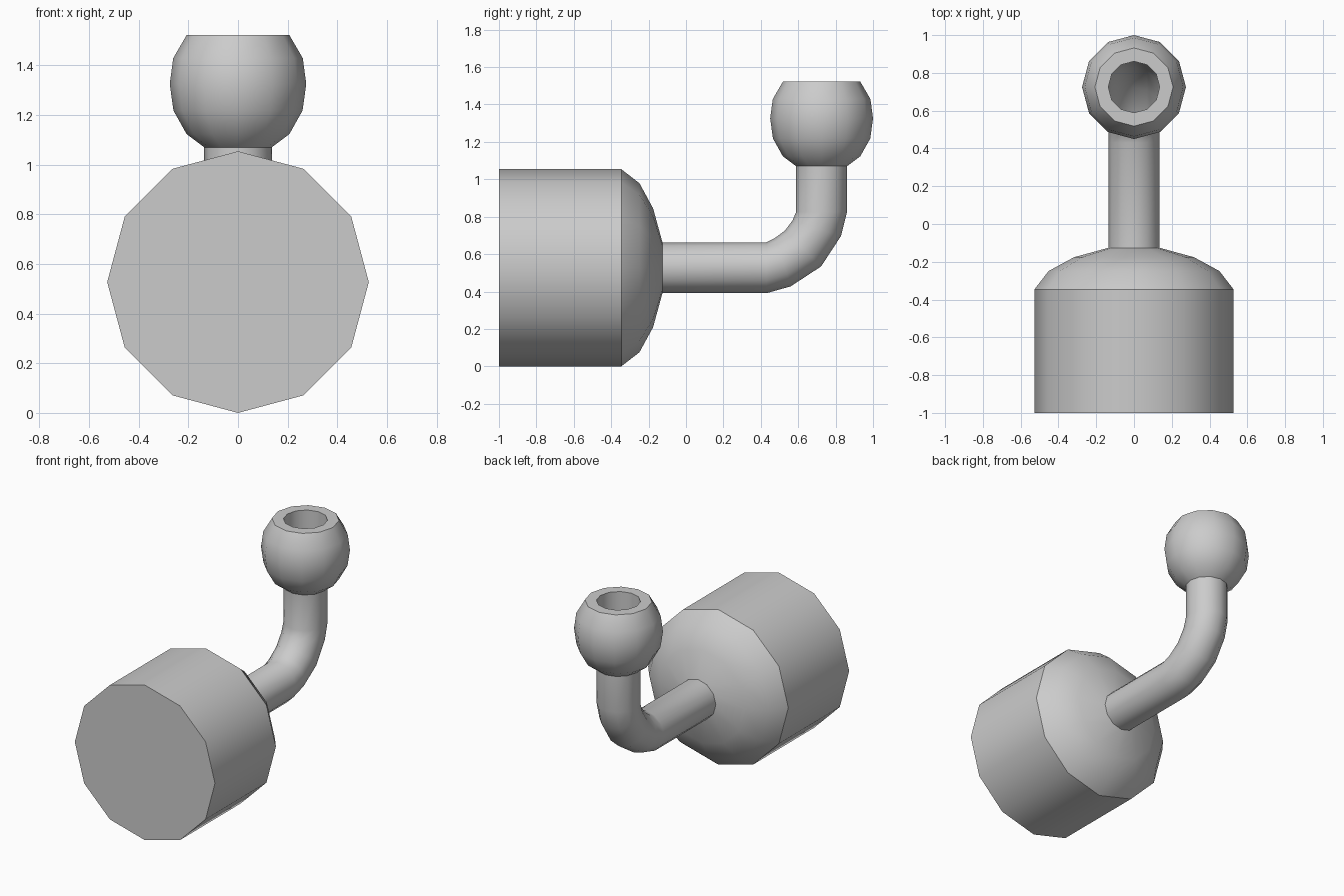
import bpy
from math import sin, cos, pi, radians
from mathutils import Vector

if "Cube" in bpy.data.objects:
    bpy.data.objects.remove(bpy.data.objects["Cube"])

SIDES = 12
AXIS_Z = 0.527   # height of the body axis
NECK_Y = 0.725   # y of the upright neck
R = 0.136        # pipe radius


def skin(name, rings, cap_start=False, closed=False):
    """Skin 12-sided rings given as (y, z, tilt in degrees, radius)."""
    verts, faces = [], []
    for y, z, tilt, r in rings:
        a = radians(tilt)
        u, v = Vector((1, 0, 0)), Vector((0, sin(a), -cos(a)))
        for i in range(SIDES):
            t = 2 * pi * i / SIDES
            verts.append(Vector((0, y, z)) + r * (cos(t) * u + sin(t) * v))
    n = len(rings)
    for k in range(n if closed else n - 1):
        a, b = k * SIDES, (k + 1) % n * SIDES
        for i in range(SIDES):
            j = (i + 1) % SIDES
            faces.append((a + i, a + j, b + j, b + i))
    if cap_start:
        faces.append(tuple(reversed(range(SIDES))))
    mesh = bpy.data.meshes.new(name)
    mesh.from_pydata(verts, [], faces)
    obj = bpy.data.objects.new(name, mesh)
    bpy.context.collection.objects.link(obj)
    bpy.ops.object.select_all(action='DESELECT')
    obj.select_set(True)
    bpy.context.view_layer.objects.active = obj
    bpy.ops.object.shade_smooth_by_angle(angle=radians(34))
    return obj


# Body: drum with a domed back that opens into the pipe
drum = [(-1, 0.527), (-0.346, 0.527), (-0.249, 0.452), (-0.176, 0.318), (-0.126, R)]
skin("body", [(y, AXIS_Z, 0, r) for y, r in drum], cap_start=True)

# Hollow pipe: straight run, bend, then upright neck
bend_y, bend_z = 0.43, 0.826
bend = [(0, 0.299), (18, 0.283), (45, 0.277), (72, 0.283), (90, 0.295)]
pipe = [(-0.126, AXIS_Z, 0, R)]
pipe += [(bend_y + d * sin(radians(a)), bend_z - d * cos(radians(a)), a, R) for a, d in bend]
pipe += [(NECK_Y, 1.07, 90, R)]
skin("pipe", pipe)

# Ball: truncated sphere with a round bore continuing the pipe
ball = [(1.07, R), (1.123, 0.207), (1.218, 0.26), (1.325, 0.275),
        (1.429, 0.261), (1.522, 0.207), (1.522, R)]
skin("ball_socket", [(NECK_Y, z, 90, r) for z, r in ball], closed=True)
